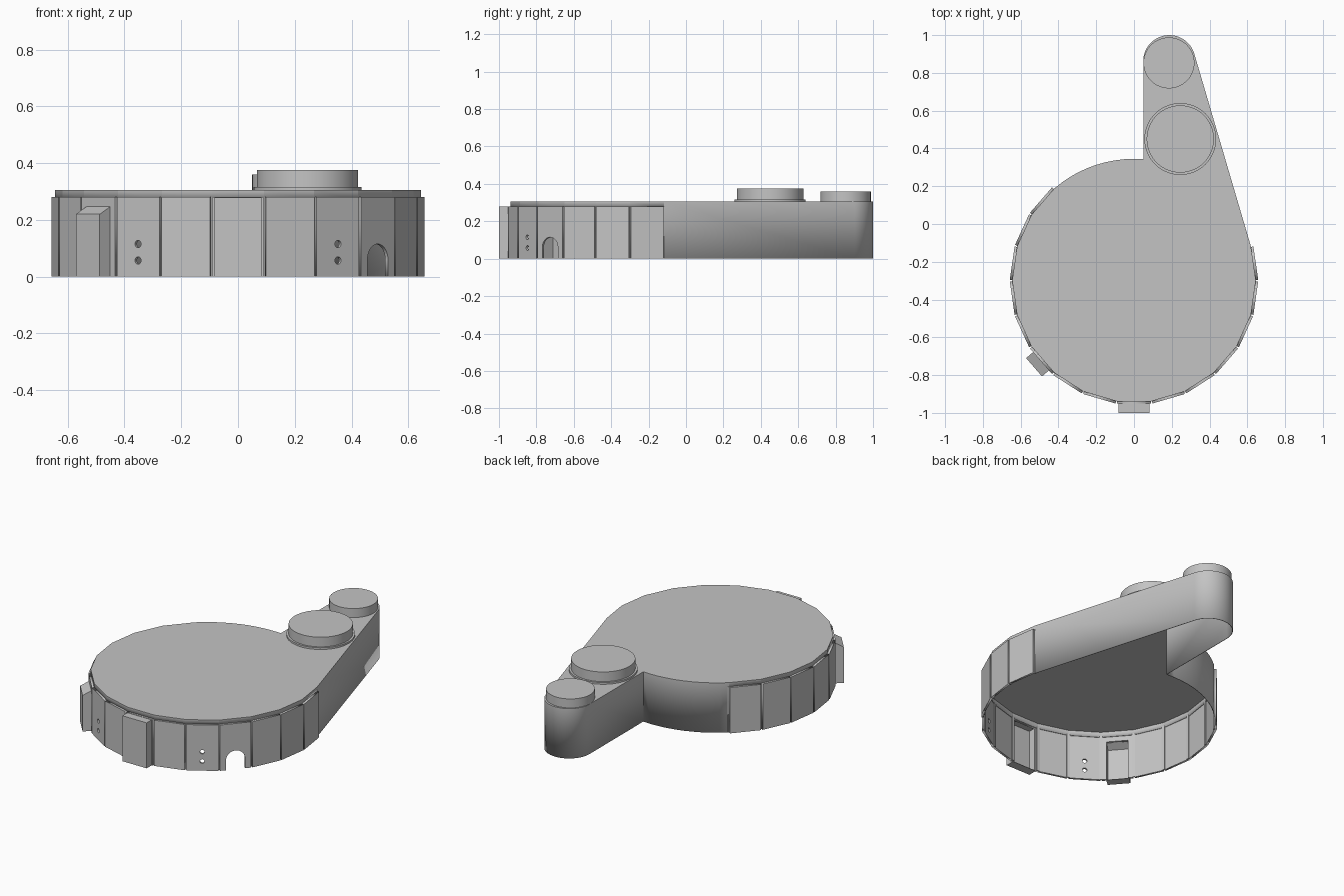
import bpy, bmesh, math

if "Cube" in bpy.data.objects:
    bpy.data.objects.remove(bpy.data.objects["Cube"])

CY, R, TOP = -0.30, 0.645, 0.305      # drum centre y, corner radius, roof height
STEP = 2 * math.pi / 22               # one wall panel
PANEL_H, PANEL_R, PANEL_T = 0.28, 0.645, 0.013

grey = bpy.data.materials.new("plain grey")
grey.diffuse_color = (0.55, 0.55, 0.55, 1)
grey.use_nodes = True
grey.node_tree.nodes["Principled BSDF"].inputs["Base Color"].default_value = grey.diffuse_color


def mesh_object(name, bm, smooth=None):
    bmesh.ops.recalc_face_normals(bm, faces=bm.faces)
    me = bpy.data.meshes.new(name)
    bm.to_mesh(me)
    bm.free()
    ob = bpy.data.objects.new(name, me)
    bpy.context.collection.objects.link(ob)
    me.materials.append(grey)
    if smooth:
        bpy.ops.object.select_all(action='DESELECT')
        ob.select_set(True)
        bpy.context.view_layer.objects.active = ob
        bpy.ops.object.shade_smooth_by_angle(angle=math.radians(smooth))
    return ob


def thicken(ob, t):
    m = ob.modifiers.new("thickness", 'SOLIDIFY')
    m.thickness, m.offset = t, -1


def drum(a, r=R):
    """Point on the drum, angle measured from the front towards +x."""
    return (r * math.sin(a), CY - r * math.cos(a))


# --- roof and plain walls: drum outline joined to the tapering arm ---
ex, ey, er = 0.187, 0.862, 0.138
outline = [drum((k - 8.5) * STEP) for k in range(16)]
px, py = outline[-1]
t0 = math.atan2(py - ey, px - ex) + math.acos(er / math.hypot(px - ex, py - ey))
for i in range(29):
    t = t0 + (math.pi - t0) * i / 28
    outline.append((ex + er * math.cos(t), ey + er * math.sin(t)))
a0 = -2 * math.pi + math.pi - math.asin((ex - er) / R)
a1 = -8.5 * STEP
outline += [drum(a0 + (a1 - a0) * i / 10) for i in range(10)]

bm = bmesh.new()
n = len(outline)
top = [bm.verts.new((x, y, TOP)) for x, y in outline]
bm.faces.new(top)
for i in range(n):
    j = (i + 1) % n
    z = PANEL_H - 0.01 if i < 15 else 0.0      # only a rim above the panels
    low = [bm.verts.new((outline[q][0], outline[q][1], z)) for q in (i, j)]
    bm.faces.new((top[i], low[0], low[1], top[j]))
bmesh.ops.remove_doubles(bm, verts=bm.verts, dist=1e-5)
thicken(mesh_object("roof_and_walls", bm, 12), 0.004)

# --- narrow posts closing the seams between panels ---
bm = bmesh.new()
for k in range(16):
    a = (k - 8.5) * STEP
    ring = [drum(a + s * 0.014, r) for s, r in ((-1, R), (1, R), (1, R - 0.006), (-1, R - 0.006))]
    lo = [bm.verts.new((x, y, 0)) for x, y in ring]
    hi = [bm.verts.new((x, y, PANEL_H)) for x, y in ring]
    bm.faces.new(lo)
    bm.faces.new(hi)
    for i in range(4):
        j = (i + 1) % 4
        bm.faces.new((lo[i], lo[j], hi[j], hi[i]))
mesh_object("seam_posts", bm)


# --- wall panels, as flat outlines with notches and holes ---
def panel(name, index, notch=(), holes=()):
    w = 0.089
    loops = [[(-w, 0), *notch, (w, 0), (w, PANEL_H), (-w, PANEL_H)]]
    for z in holes:
        loops.append([(0.013 * math.cos(i * math.pi / 8), z + 0.013 * math.sin(i * math.pi / 8))
                      for i in range(16)])
    cu = bpy.data.curves.new(name, 'CURVE')
    cu.dimensions, cu.fill_mode, cu.extrude = '2D', 'BOTH', PANEL_T / 2
    for loop in loops:
        sp = cu.splines.new('POLY')
        sp.points.add(len(loop) - 1)
        for p, (u, v) in zip(sp.points, loop):
            p.co = (u, v, 0, 1)
        sp.use_cyclic_u = True
    cu.materials.append(grey)
    ob = bpy.data.objects.new(name, cu)
    bpy.context.collection.objects.link(ob)
    a = index * STEP
    x, y = drum(a, PANEL_R)
    ob.location = (x, y, 0)
    ob.rotation_euler = (math.pi / 2, 0, a)
    bpy.ops.object.select_all(action='DESELECT')
    ob.select_set(True)
    bpy.context.view_layer.objects.active = ob
    bpy.ops.object.convert(target='MESH')


def opening(w, h):
    return [(-w, 0), (-w, h), (w, h), (w, 0)]


aw, ah = 0.055, 0.06
arch = [(-aw, 0)] + [(-aw * math.cos(i * math.pi / 16), ah + aw * math.sin(i * math.pi / 16))
                     for i in range(17)] + [(aw, 0)]
notches = {0: opening(0.078, 0.268), -3: opening(0.06, 0.24), 3: arch}
for k in range(-8, 7):
    panel("wall_panel", k, notches.get(k, ()), (0.057, 0.115) if abs(k) == 2 else ())


# --- hollow boxes projecting from two panels, open to the inside ---
def box(name, index, w, h_in, h_out):
    a = index * STEP
    bm = bmesh.new()
    sides = []
    for u in (-w, w):
        vs = []
        for r, z in ((0.645, 0), (0.70, 0), (0.70, h_out), (0.645, h_in)):
            x, y = drum(a, r)
            vs.append(bm.verts.new((x + u * math.cos(a), y + u * math.sin(a), z)))
        bm.faces.new(vs)
        sides.append(vs)
    p, q = sides
    for i in range(3):
        bm.faces.new((p[i], p[i + 1], q[i + 1], q[i]))
    thicken(mesh_object(name, bm), 0.003)


box("front_box", 0, 0.082, 0.278, 0.278)
box("sloped_box", -3, 0.064, 0.25, 0.22)


# --- round caps on the arm ---
def cap(name, x, y, r, z0, z1):
    bm = bmesh.new()
    bmesh.ops.create_cone(bm, cap_ends=True, segments=64, radius1=r, radius2=r, depth=z1 - z0)
    bmesh.ops.translate(bm, verts=bm.verts, vec=(x, y, (z0 + z1) / 2))
    mesh_object(name, bm, 30)


cap("large_cap_base", 0.245, 0.45, 0.19, 0.302, 0.316)
cap("large_cap", 0.245, 0.45, 0.178, 0.31, 0.375)
cap("small_cap", 0.185, 0.853, 0.135, 0.302, 0.36)
